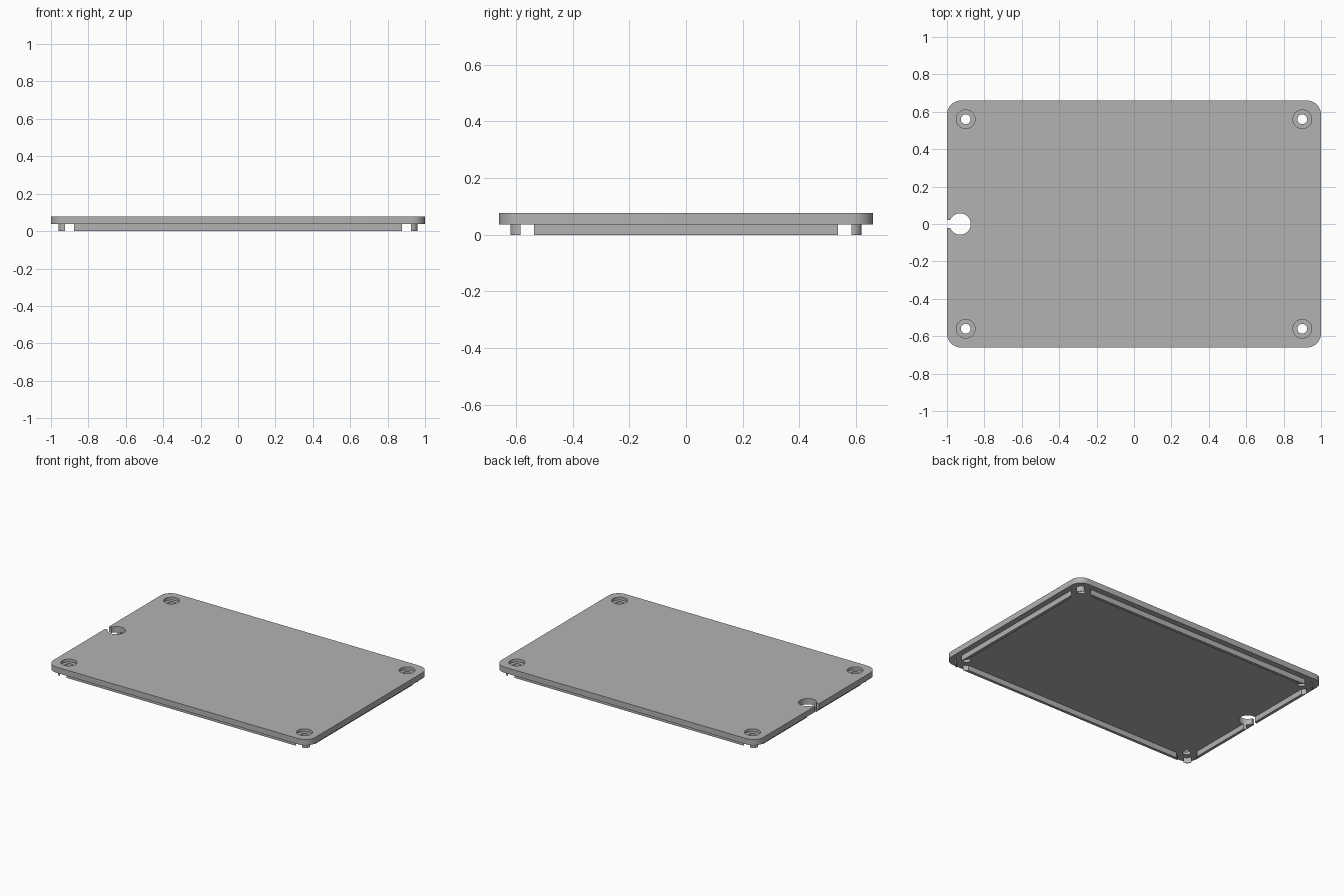
import bpy, bmesh, math

cube = bpy.data.objects.get("Cube")
if cube:
    bpy.data.objects.remove(cube, do_unlink=True)

W, D = 1.0, 0.66            # half sizes of the lid
Z0, Z1 = 0.037, 0.077       # underside and top of the plate
SX, SY = 0.9, 0.56          # screw positions

grey = bpy.data.materials.new("light grey plastic")
grey.use_nodes = True
COLOUR = (0.45, 0.45, 0.45, 1)
grey.diffuse_color = COLOUR
grey.node_tree.nodes["Principled BSDF"].inputs["Base Color"].default_value = COLOUR


def rounded(w, d, r, steps=10):
    """Outline of a rectangle with rounded corners."""
    pts = []
    for k, (sx, sy) in enumerate([(1, 1), (-1, 1), (-1, -1), (1, -1)]):
        for i in range(steps + 1):
            a = math.pi / 2 * (k + i / steps)
            pts.append((sx * (w - r) + r * math.cos(a), sy * (d - r) + r * math.sin(a)))
    return pts


def prism(name, pts, z0, z1):
    """Extrude an outline between two heights."""
    bm = bmesh.new()
    face = bm.faces.new([bm.verts.new((x, y, z0)) for x, y in pts])
    top = bmesh.ops.extrude_face_region(bm, geom=[face])["geom"]
    bmesh.ops.translate(bm, vec=(0, 0, z1 - z0),
                        verts=[g for g in top if isinstance(g, bmesh.types.BMVert)])
    bmesh.ops.recalc_face_normals(bm, faces=bm.faces)
    me = bpy.data.meshes.new(name)
    bm.to_mesh(me)
    bm.free()
    me.materials.append(grey)
    ob = bpy.data.objects.new(name, me)
    bpy.context.collection.objects.link(ob)
    return ob


def circle(x, y, r, n=40):
    return [(x + r * math.cos(2 * math.pi * i / n), y + r * math.sin(2 * math.pi * i / n))
            for i in range(n)]


def cut(ob, cutter):
    cutter.hide_render = True
    mod = ob.modifiers.new("cut", "BOOLEAN")
    mod.operation = "DIFFERENCE"
    mod.solver = "EXACT"
    mod.object = cutter
    bpy.context.view_layer.objects.active = ob
    bpy.ops.object.modifier_apply(modifier=mod.name)
    bpy.data.objects.remove(cutter, do_unlink=True)


# Plate and the locating rib below it
plate = prism("lid_plate", rounded(W, D, 0.075), Z0, Z1)
rib = prism("locating_rib", rounded(W - 0.04, D - 0.04, 0.035), 0, Z0)
cut(rib, prism("rib_inside", rounded(W - 0.06, D - 0.06, 0.015), -0.1, 0.2))

# Screw holes with counterbores, and clearance in the rib around them
for sx in (-1, 1):
    for sy in (-1, 1):
        x, y = sx * SX, sy * SY
        cut(plate, prism("screw_hole", circle(x, y, 0.026), -0.1, 0.2))
        cut(plate, prism("counterbore", circle(x, y, 0.05), Z1 - 0.02, 0.2))
        cut(rib, prism("screw_clearance", circle(x, y, 0.065), -0.1, 0.2))

# Cable hole opening to the right edge
for ob in (plate, rib):
    cut(ob, prism("cable_hole", circle(-0.93, 0, 0.057), -0.1, 0.2))
    cut(ob, prism("cable_slot", [(-1.1, -0.022), (-0.93, -0.022), (-0.93, 0.022), (-1.1, 0.022)],
                  -0.1, 0.2))

# Smooth the curved walls, keep the edges sharp
for ob in (plate, rib):
    bpy.ops.object.select_all(action="DESELECT")
    ob.select_set(True)
    bpy.context.view_layer.objects.active = ob
    bpy.ops.object.shade_smooth_by_angle(angle=math.radians(30))
